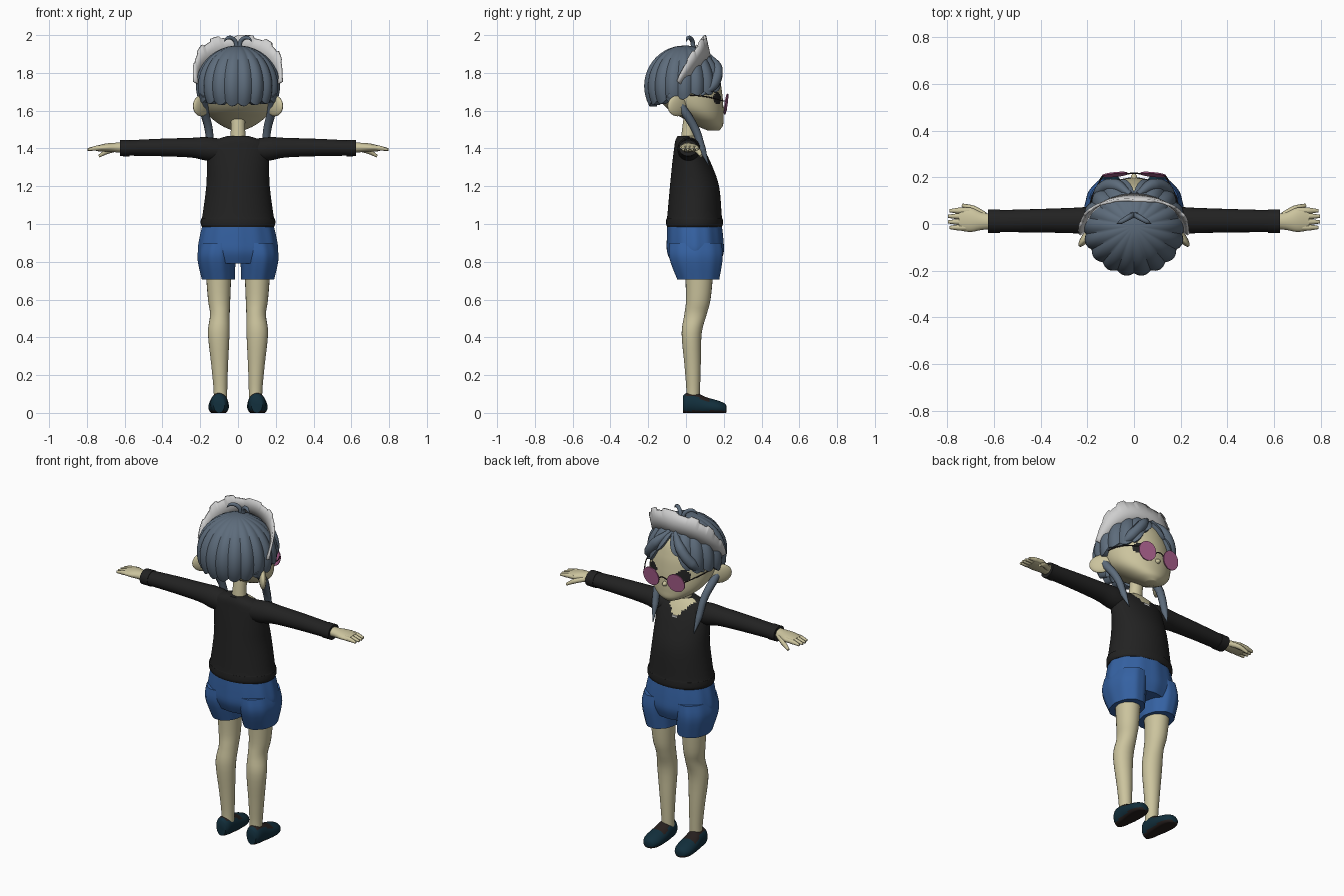
import bpy, bmesh, math
from mathutils import Vector

cube = bpy.data.objects.get("Cube")
if cube:
    bpy.data.objects.remove(cube, do_unlink=True)


def material(name, r, g, b):
    m = bpy.data.materials.new(name)
    m.use_nodes = True
    m.diffuse_color = (r, g, b, 1)
    shader = next(n for n in m.node_tree.nodes if n.type == "BSDF_PRINCIPLED")
    shader.inputs["Base Color"].default_value = (r, g, b, 1)
    shader.inputs["Roughness"].default_value = 0.8
    return m


SKIN = material("warm skin", 0.60, 0.55, 0.34)
HAIR = material("slate hair", 0.11, 0.15, 0.20)
BLACK = material("black cloth", 0.016, 0.016, 0.016)
BLUE = material("blue shorts", 0.035, 0.12, 0.36)
TEAL = material("dark teal leather", 0.006, 0.028, 0.045)
BROWN = material("dark brown", 0.02, 0.014, 0.013)
PINK = material("pink lens", 0.45, 0.13, 0.30)
WHITE = material("pale grey frill", 0.62, 0.62, 0.62)


def finish(bm, name, mat, angle=50):
    bmesh.ops.recalc_face_normals(bm, faces=bm.faces)
    mesh = bpy.data.meshes.new(name)
    bm.to_mesh(mesh)
    bm.free()
    mesh.materials.append(mat)
    obj = bpy.data.objects.new(name, mesh)
    bpy.context.collection.objects.link(obj)
    bpy.ops.object.select_all(action="DESELECT")
    obj.select_set(True)
    bpy.context.view_layer.objects.active = obj
    bpy.ops.object.shade_smooth_by_angle(angle=math.radians(angle))
    return obj


def skin_rings(bm, rings, closed=True):
    for a, b in zip(rings, rings[1:]):
        n = len(a)
        for i in range(n if closed else n - 1):
            j = (i + 1) % n
            bm.faces.new((a[i], a[j], b[j], b[i]))


def spline(keys, steps):
    # smooth interpolation through the key cross-sections
    out = []
    for i in range(len(keys) - 1):
        p = [Vector(keys[min(max(k, 0), len(keys) - 1)]) for k in range(i - 1, i + 3)]
        m1, m2 = (p[2] - p[0]) / 2, (p[3] - p[1]) / 2
        for s in range(steps):
            t = s / steps
            h = t * t * (3 - 2 * t)
            out.append(p[1] * (1 - h) + p[2] * h + m1 * t * (1 - t) ** 2 - m2 * t * t * (1 - t))
    return out + [Vector(keys[-1])]


def loft(name, mat, axis, keys, sides=24, steps=4, ripple=0, waves=8, floor=False):
    # each key: position on axis, centre (u, v), radii (u, v)
    bm, rings = bmesh.new(), []
    for t, u, v, ru, rv in spline(keys, steps):
        ring = []
        for i in range(sides):
            a = math.tau * i / sides
            k = 1 + ripple * math.cos(waves * a)
            pu, pv = u + ru * k * math.cos(a), v + rv * k * math.sin(a)
            co = {"z": (pu, pv, t), "x": (t, pu, pv), "y": (pu, t, pv)}[axis]
            ring.append(bm.verts.new((co[0], co[1], max(co[2], 0)) if floor else co))
        rings.append(ring)
    skin_rings(bm, rings)
    bm.faces.new(rings[0])
    bm.faces.new(rings[-1])
    return finish(bm, name, mat)


def paint(obj, mat, rule):
    obj.data.materials.append(mat)
    slot = len(obj.data.materials) - 1
    for f in obj.data.polygons:
        if rule(f.center, f.normal):
            f.material_index = slot


def strand(name, mat, width, points, radii):
    curve = bpy.data.curves.new(name, "CURVE")
    curve.dimensions = "3D"
    curve.bevel_depth, curve.bevel_resolution, curve.use_fill_caps = width, 2, True
    sp = curve.splines.new("BEZIER")
    sp.bezier_points.add(len(points) - 1)
    for bp, co, r in zip(sp.bezier_points, points, radii):
        bp.co, bp.radius = co, r
        bp.handle_left_type = bp.handle_right_type = "AUTO"
    curve.materials.append(mat)
    obj = bpy.data.objects.new(name, curve)
    bpy.context.collection.objects.link(obj)


def ellipsoid(name, mat, centre, size, turn=0):
    bm = bmesh.new()
    bmesh.ops.create_uvsphere(bm, u_segments=20, v_segments=12, radius=1)
    obj = finish(bm, name, mat)
    obj.location, obj.scale, obj.rotation_euler.z = centre, size, turn


# Head, with dark eyes painted on the face
head = loft("head", SKIN, "z", [
    (1.495, 0, .145, .03, .03), (1.52, 0, .125, .085, .07), (1.56, 0, .09, .14, .108),
    (1.61, 0, .05, .175, .148), (1.68, 0, .02, .19, .173), (1.76, 0, 0, .19, .18),
    (1.84, 0, 0, .16, .15), (1.90, 0, 0, .08, .08)], sides=96, steps=8)
paint(head, BLACK, lambda c, n: c.y > .08 and
      math.hypot((abs(c.x) - .1) / .035, (c.z - 1.665) / .035) < 1)
ellipsoid("nose", SKIN, (0, .197, 1.605), (.014, .02, .014))
loft("neck", SKIN, "z", [(1.42, 0, .01, .045, .04), (1.5, 0, .015, .038, .036),
                         (1.58, 0, .03, .04, .04)])

# Ridged hair cap with a centre parting
HEM = [(0, 1.87), (.3, 1.78), (.65, 1.695), (1.3, 1.69), (1.8, 1.655), (math.pi, 1.63)]


def hem_height(a):
    for (a0, z0), (a1, z1) in zip(HEM, HEM[1:]):
        if a <= a1 + 1e-6:
            return z0 + (z1 - z0) * (a - a0) / (a1 - a0)


bm, rings = bmesh.new(), []
SIDES, ROWS, LOBES = 144, 16, 18
for row in range(1, ROWS + 4):
    ring = []
    for i in range(SIDES):
        a = math.tau * i / SIDES
        lobe = abs(math.sin(LOBES * a / 2))
        end = math.acos((hem_height(min(a, math.tau - a)) - .02 * lobe + .01 - 1.73) / .215)
        phi = end * min(row / ROWS, 1)
        inset = 1 - .07 * max(row - ROWS, 0)
        r = math.sin(phi) * (.97 + .06 * lobe) * inset
        z = math.cos(phi) * .215
        ring.append(bm.verts.new((.216 * r * math.sin(a), .21 * r * math.cos(a) - .008, 1.73 + z)))
    rings.append(ring)
skin_rings(bm, rings)
bm.faces.new(rings[0])
finish(bm, "hair_cap", HAIR, 40)

# Frilled headband standing on the hair
bm, inner, middle, outer = bmesh.new(), [], [], []
COUNT = 72
for i in range(COUNT + 1):
    a = math.pi * (i / COUNT - .5)
    s, c = math.sin(a), max(math.cos(a), 0)
    tall = 1 if (i // 6) % 2 == 0 else .88
    base = Vector((.208 * s, -.03 + .155 * c, 1.74 + .15 * c))
    tip = Vector((math.copysign(abs(s) ** .7, s) * .235, -.045 + .145 * c ** .8, 1.755 + .245 * c ** .6))
    for row, k in ((inner, 0), (middle, .5), (outer, tall)):
        row.append(bm.verts.new(base.lerp(tip, k)))
skin_rings(bm, [inner, middle, outer], closed=False)
band = finish(bm, "frilled_headband", WHITE, 30)
thick = band.modifiers.new("thickness", "SOLIDIFY")
thick.thickness, thick.offset = .012, 0

# Pullover: torso with open neckline and hem band
torso = loft("pullover_body", BLACK, "z", [
    (.985, 0, .045, .19, .145), (1.0, 0, .045, .197, .15), (1.03, 0, .045, .196, .149),
    (1.035, 0, .045, .19, .145), (1.2, 0, .045, .168, .13), (1.32, 0, .03, .165, .103),
    (1.4, 0, .015, .165, .078), (1.44, 0, .005, .13, .062), (1.465, 0, 0, .06, .045)],
    sides=64, steps=5)
paint(torso, SKIN, lambda c, n: c.y > .02 and c.z > 1.365 + abs(c.x) * 1.1)
bm = bmesh.new()
bmesh.ops.create_cube(bm, size=1)
brooch = finish(bm, "neckline_brooch", WHITE)
brooch.location, brooch.scale = (0, .105, 1.37), (.035, .009, .02)

# Shorts: pleated seat and two legs
loft("shorts_seat", BLUE, "z", [(1.0, 0, .045, .184, .142), (.92, 0, .048, .203, .148),
     (.85, 0, .05, .208, .148), (.79, 0, .052, .17, .125)], sides=72, ripple=.012, waves=12)

for s, side in ((-1, "left"), (1, "right")):
    def place(points):
        return [(s * x, y, z) for x, y, z in points]

    loft(side + "_shorts_leg", BLUE, "z", [
        (.9, s * .105, .05, .095, .14), (.82, s * .114, .053, .1, .143),
        (.705, s * .104, .065, .086, .112)], sides=60, ripple=.012, waves=10)

    # Leg and slip-on shoe
    loft(side + "_leg", SKIN, "z", [
        (.05, s * .093, .035, .036, .036), (.12, s * .093, .038, .036, .036),
        (.25, s * .097, .035, .044, .043), (.42, s * .102, .03, .057, .053),
        (.52, s * .096, .05, .052, .059), (.6, s * .1, .065, .059, .065),
        (.75, s * .103, .07, .068, .075)])
    shoe = loft(side + "_shoe", TEAL, "y", [
        (-.017, s * .1, .045, .03, .045), (.005, s * .1, .05, .044, .056),
        (.06, s * .1, .045, .049, .058), (.11, s * .102, .035, .054, .047),
        (.17, s * .104, .027, .052, .038), (.205, s * .104, .022, .035, .028),
        (.215, s * .104, .02, .015, .015)], sides=32, floor=True)
    paint(shoe, BROWN, lambda c, n: c.z < .012 or (n.z > .6 and .0 < c.y < .12))

    # Sleeve, cuff and hand
    loft(side + "_sleeve", BLACK, "x", [
        (s * .08, .012, 1.39, .058, .06), (s * .17, .015, 1.398, .06, .062),
        (s * .25, .015, 1.404, .055, .052), (s * .42, .014, 1.405, .05, .046),
        (s * .6, .012, 1.402, .047, .04)])
    loft(side + "_cuff", BLACK, "x", [(s * .575, .012, 1.402, .05, .044),
                                      (s * .625, .012, 1.402, .05, .043)], steps=1)
    loft(side + "_palm", SKIN, "x", [
        (s * .6, .01, 1.405, .033, .028), (s * .65, .012, 1.405, .037, .025),
        (s * .7, .018, 1.404, .052, .022), (s * .75, .02, 1.4, .047, .014)])
    for f in range(4):
        y = -.015 + .024 * f
        tip = .8 - .006 * abs(f - 1.5)
        strand(f"{side}_finger_{f + 1}", SKIN, .014,
               place([(.7, y, 1.404), (.75, y, 1.401), (tip, y, 1.394)]), (1, .95, .5))
    strand(side + "_thumb", SKIN, .016,
           place([(.64, .035, 1.4), (.69, .065, 1.385), (.735, .08, 1.36)]), (1, .9, .5))

    # Ear, long side lock, fringe lock and crown wisp
    ellipsoid(side + "_ear", SKIN, (s * .195, -.045, 1.625), (.066, .02, .055), -s * .9)
    strand(side + "_side_lock", HAIR, .024, place([
        (.18, -.09, 1.69), (.18, -.02, 1.61), (.155, .05, 1.5), (.145, .085, 1.4),
        (.135, .12, 1.31)]), (.9, 1, .9, .8, .1))
    strand(side + "_fringe_lock", HAIR, .03, place([
        (.015, .125, 1.89), (.08, .165, 1.82), (.14, .145, 1.74), (.175, .08, 1.68)]),
        (.4, 1, 1, .2))
    strand(side + "_crown_wisp", HAIR, .012, place([
        (.005, .04, 1.93), (.02, .03, 1.975), (.055, .01, 1.985), (.075, 0, 1.965)]),
        (1, 1, .8, .1))

    # Round tinted lens with its temple wire
    bm = bmesh.new()
    bmesh.ops.create_cone(bm, cap_ends=True, segments=32, radius1=.055, radius2=.055, depth=.006)
    lens = finish(bm, side + "_lens", PINK, 30)
    lens.location = (s * .082, .212, 1.635)
    lens.rotation_euler = (math.radians(82), 0, -s * .1)
    strand(side + "_temple", BROWN, .003, place([
        (.135, .205, 1.65), (.185, .1, 1.675), (.195, -.04, 1.685)]), (1, 1, 1))

strand("glasses_bridge", BROWN, .003, [(-.03, .215, 1.64), (0, .218, 1.65), (.03, .215, 1.64)],
       (1, 1, 1))
